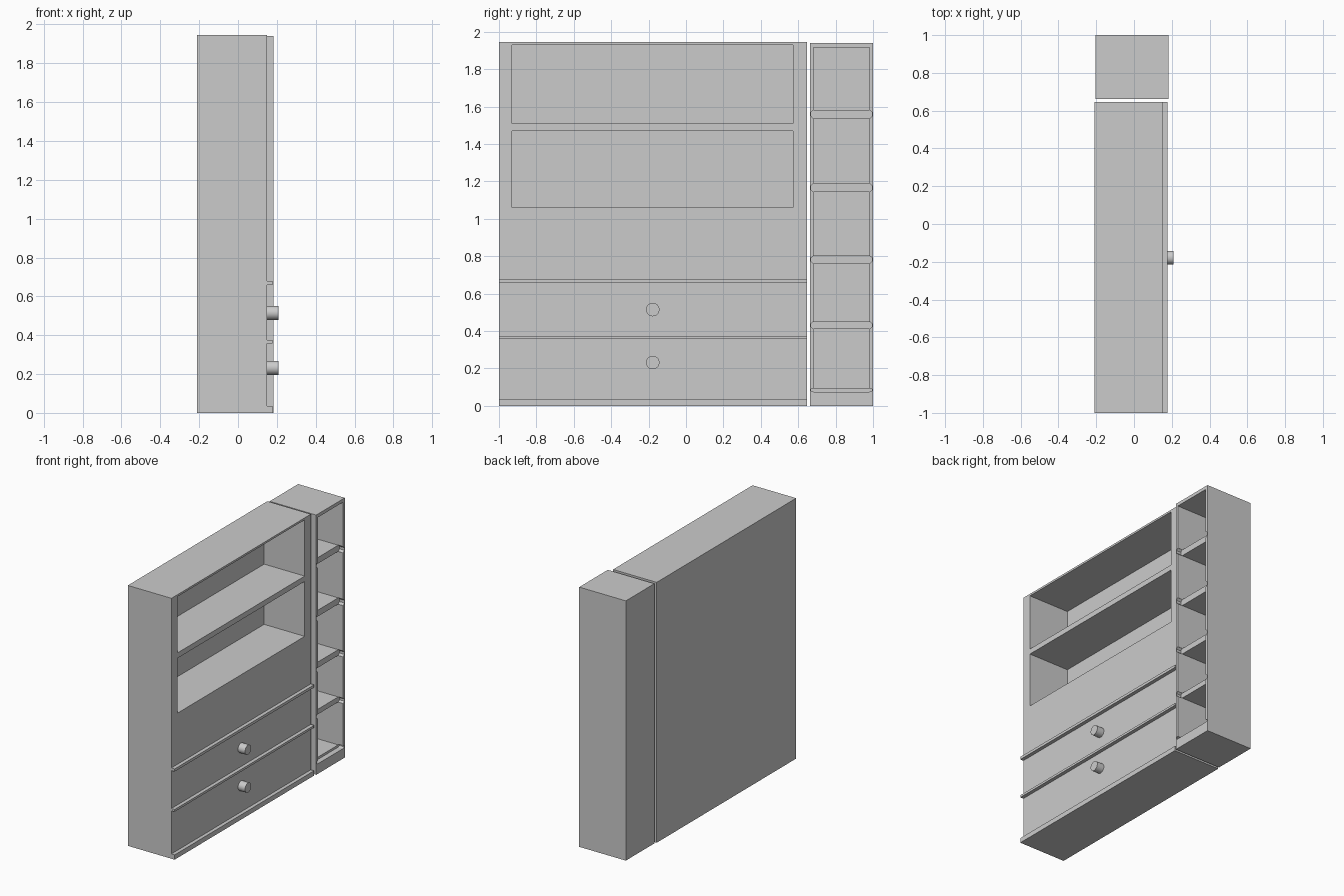
import bpy
import bmesh
import math

if "Cube" in bpy.data.objects:
    bpy.data.objects.remove(bpy.data.objects["Cube"])


def box(name, x, y, z):
    """Box from (min, max) ranges."""
    bpy.ops.mesh.primitive_cube_add(size=1, location=[sum(r) / 2 for r in (x, y, z)])
    ob = bpy.context.object
    ob.name = name
    ob.scale = [r[1] - r[0] for r in (x, y, z)]
    bpy.ops.object.transform_apply(location=True, rotation=True, scale=True)
    return ob


def slot(name, x, y, z, c):
    """Bar along y with chamfered ends, extruded through x."""
    mid = (z[0] + z[1]) / 2
    h = (z[1] - z[0]) * 0.2
    prof = [(y[0], mid - h), (y[0] + c, z[0]), (y[1] - c, z[0]), (y[1], mid - h),
            (y[1], mid + h), (y[1] - c, z[1]), (y[0] + c, z[1]), (y[0], mid + h)]
    bm = bmesh.new()
    face = bm.faces.new([bm.verts.new((x[0], a, b)) for a, b in prof])
    ext = bmesh.ops.extrude_face_region(bm, geom=[face])["geom"]
    bmesh.ops.translate(bm, vec=(x[1] - x[0], 0, 0),
                        verts=[v for v in ext if isinstance(v, bmesh.types.BMVert)])
    bmesh.ops.recalc_face_normals(bm, faces=bm.faces)
    me = bpy.data.meshes.new(name)
    bm.to_mesh(me)
    bm.free()
    ob = bpy.data.objects.new(name, me)
    bpy.context.collection.objects.link(ob)
    return ob


def cut(target, cutter):
    mod = target.modifiers.new("cut", 'BOOLEAN')
    mod.operation = 'DIFFERENCE'
    mod.solver = 'EXACT'
    mod.object = cutter
    bpy.context.view_layer.objects.active = target
    bpy.ops.object.modifier_apply(modifier=mod.name)
    bpy.data.objects.remove(cutter, do_unlink=True)


# Wide cabinet with two open shelves
W = (-1.0, 0.646)
cabinet = box("cabinet_body", (-0.21, 0.15), W, (0, 1.945))
for z in ((1.51, 1.93), (1.06, 1.47)):
    cut(cabinet, box("opening", (-0.185, 0.3), (-0.93, 0.573), z))

# Drawer rails across the front
for i, z in enumerate(((0, 0.036), (0.358, 0.375), (0.658, 0.678))):
    box(f"drawer_rail_{i}", (0.14, 0.177), W, z)

# Round drawer knobs
for i, z in enumerate((0.232, 0.515)):
    bpy.ops.mesh.primitive_cylinder_add(vertices=32, radius=0.036, depth=0.07,
                                        location=(0.173, -0.178, z),
                                        rotation=(0, math.pi / 2, 0))
    bpy.context.object.name = f"drawer_knob_{i}"
    bpy.ops.object.shade_smooth_by_angle()

# Narrow side column with five compartments
column = box("side_column", (-0.203, 0.182), (0.663, 1.0), (0, 1.94))
for z in ((1.583, 1.915), (1.19, 1.537), (0.803, 1.143), (0.45, 0.76), (0.092, 0.412)):
    cut(column, box("opening", (-0.18, 0.3), (0.683, 0.98), z))

# Chamfered recesses in front of each column shelf
for z in ((1.536, 1.584), (1.142, 1.191), (0.759, 0.804), (0.411, 0.451), (0.075, 0.096)):
    cut(column, slot("recess", (0.142, 0.3), (0.668, 0.995), z, 0.014))
